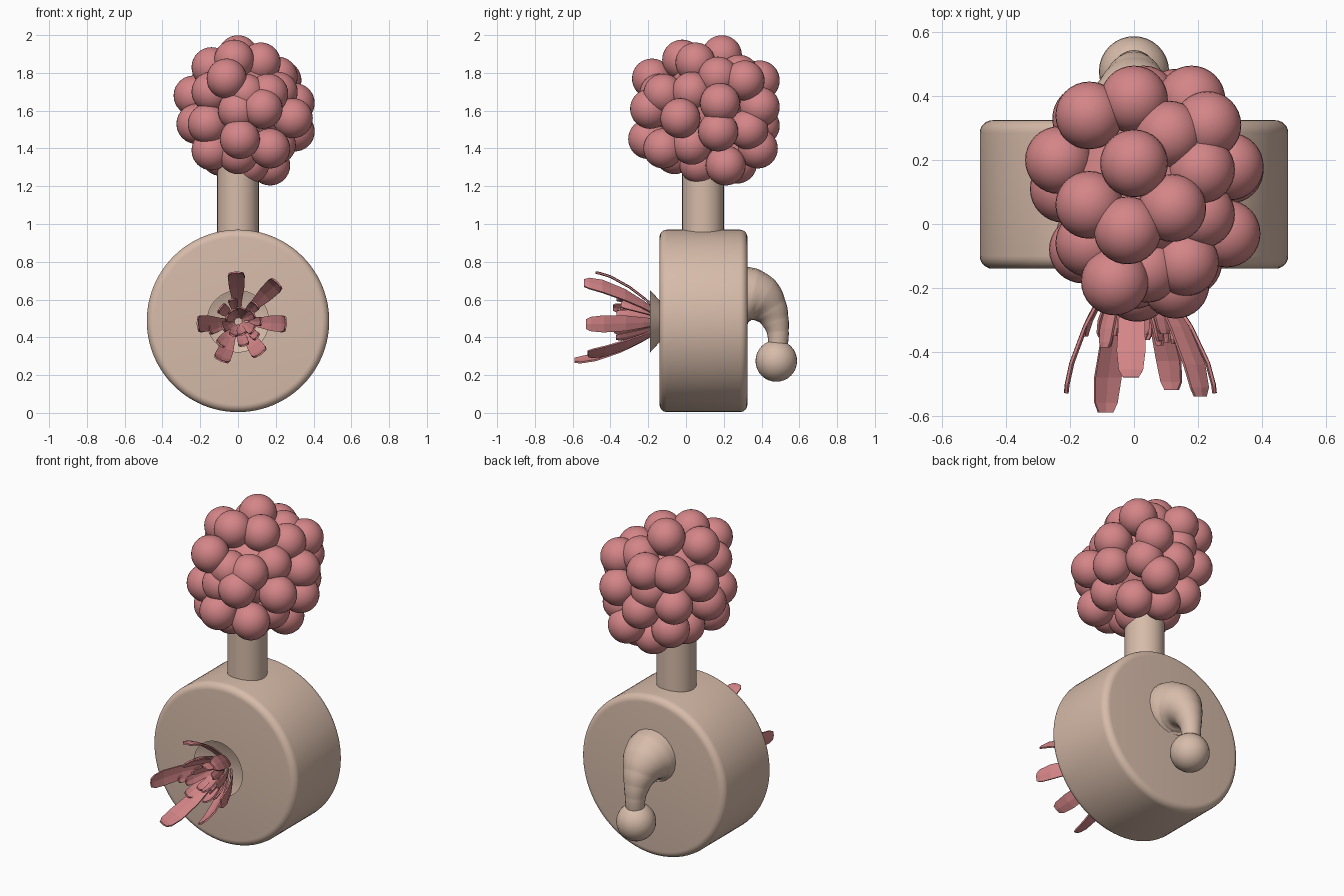
import bpy, bmesh, math, random
from mathutils import Vector

random.seed(4)
if "Cube" in bpy.data.objects:
    bpy.data.objects.remove(bpy.data.objects["Cube"])


def material(name, colour):
    m = bpy.data.materials.new(name)
    m.use_nodes = True
    m.diffuse_color = (*colour, 1)
    m.node_tree.nodes["Principled BSDF"].inputs["Base Color"].default_value = (*colour, 1)
    return m


tan = material("warm tan", (0.68, 0.5, 0.4))
pink = material("dusty pink", (0.66, 0.235, 0.245))


def finish(bm, name, mat, smooth=True):
    bmesh.ops.recalc_face_normals(bm, faces=bm.faces)
    mesh = bpy.data.meshes.new(name)
    bm.to_mesh(mesh)
    bm.free()
    mesh.materials.append(mat)
    obj = bpy.data.objects.new(name, mesh)
    bpy.context.collection.objects.link(obj)
    if smooth:
        bpy.ops.object.select_all(action="DESELECT")
        obj.select_set(True)
        bpy.context.view_layer.objects.active = obj
        bpy.ops.object.shade_smooth_by_angle(angle=math.radians(35))
    return obj


def lathe(name, profile, z, mat, steps=64):
    """Spin (radius, y) points round a front-to-back axis at height z."""
    bm = bmesh.new()
    verts = [bm.verts.new((0, y, z + r)) for r, y in profile]
    edges = [bm.edges.new(pair) for pair in zip(verts, verts[1:])]
    bmesh.ops.spin(bm, geom=verts + edges, cent=(0, 0, z), axis=(0, 1, 0),
                   angle=math.tau, steps=steps)
    bmesh.ops.remove_doubles(bm, verts=bm.verts, dist=0.0005)
    return finish(bm, name, mat)


def add_ball(bm, centre, radius):
    made = bmesh.ops.create_uvsphere(bm, u_segments=32, v_segments=16, radius=radius)
    bmesh.ops.translate(bm, verts=made["verts"], vec=centre)


# Drum body with rounded rims
front, back, radius, round_r = -0.14, 0.325, 0.483, 0.04
arc = [(math.sin(a), math.cos(a)) for a in (i * math.pi / 12 for i in range(7))]
front_rim = [(radius - round_r + round_r * s, front + round_r - round_r * c) for s, c in arc]
back_rim = [(r, front + back - y) for r, y in reversed(front_rim)]
lathe("drum_body", [(0, front)] + front_rim + back_rim + [(0, back)], 0.487, tan, 96)

# Flared cup on the front face
lathe("front_cup", [(0.10, -0.13), (0.165, -0.19), (0.155, -0.188), (0.14, -0.178), (0, -0.172)],
      0.485, tan)

# Upright stem
bm = bmesh.new()
bmesh.ops.create_cone(bm, cap_ends=True, segments=48, radius1=0.11, radius2=0.11, depth=0.55)
bmesh.ops.translate(bm, verts=bm.verts, vec=(0, 0.09, 1.175))
finish(bm, "stem", tan)

# Cluster of balls on the stem
centres = [
    (-.06, -.18, 1.77), (.13, -.19, 1.61), (.01, -.2, 1.45), (-.02, -.02, 1.87),
    (.16, -.12, 1.69), (-.16, -.08, 1.53), (-.235, .2, 1.68), (-.14, -.06, 1.7),
    (-.14, .06, 1.83), (0, .19, 1.893), (.12, .05, 1.855), (.21, .17, 1.78),
    (.23, .31, 1.76), (.3, .18, 1.64), (.29, -.03, 1.56), (.3, .17, 1.49),
    (.17, -.12, 1.4), (-.14, -.04, 1.39), (.17, .21, 1.31), (.06, .07, 1.32),
    (-.22, .11, 1.53), (0, .39, 1.76), (.18, .39, 1.62), (-.14, .34, 1.76),
    (-.15, .33, 1.57), (.03, .39, 1.52), (-.1, .29, 1.4), (.13, .38, 1.4),
    (.2, .03, 1.42), (.2, .33, 1.5), (0, -.16, 1.6), (-.09, .13, 1.36),
    (.03, .27, 1.32), (-.01, .36, 1.64), (.21, .03, 1.7), (.11, .28, 1.79),
    (0, -.06, 1.37), (.04, -.14, 1.69),
]
bm = bmesh.new()
for c in centres:
    add_ball(bm, c, 0.106)
add_ball(bm, (0.03, 0.1, 1.61), 0.24)
finish(bm, "ball_cluster", pink)


# Bent strips fanning out of the cup
def petal(name, tip, base_r, width):
    tip = Vector(tip)
    axis = Vector((0, 0, 0.485))
    out = Vector((tip.x, 0, tip.z)) - axis
    reach = out.length
    out.normalize()
    side = out.cross(Vector((0, 1, 0)))
    base = axis + out * base_r + Vector((0, -0.15, 0))
    bm = bmesh.new()
    rows = []
    for t, w in ((0, 0.35), (0.2, 0.6), (0.45, 0.9), (0.75, 1), (0.93, 0.85), (1, 0.55)):
        rise = 1 - (1 - t) ** 1.6
        p = base + out * (reach - base_r) * rise + Vector((0, (tip.y + 0.15) * t, 0))
        rows.append([bm.verts.new(p + side * (w * width * s) - out * (0.008 * abs(s)))
                     for s in (-0.5, 0, 0.5)])
    for a, b in zip(rows, rows[1:]):
        for i in range(2):
            bm.faces.new((a[i], a[i + 1], b[i + 1], b[i]))
    obj = finish(bm, name, pink, smooth=False)
    solid = obj.modifiers.new("thickness", "SOLIDIFY")
    solid.thickness = 0.009
    solid.offset = 0


long_tips = [(-.01, -.48, .745), (.21, -.54, .69), (.255, -.53, .47),
             (.12, -.52, .31), (-.09, -.59, .275), (-.215, -.53, .47)]
for i, tip in enumerate(long_tips):
    petal(f"long_petal_{i + 1}", tip, 0.06, 0.09)

for i in range(16):
    a = i * math.tau / 8 + (0.4 if i > 7 else 0.15) + random.uniform(-0.15, 0.15)
    r = (0.145 if i < 8 else 0.08) + random.uniform(-0.025, 0.025)
    depth = random.uniform(-0.4, -0.34)
    petal(f"short_petal_{i + 1}", (r * math.cos(a), depth, 0.475 + r * math.sin(a)),
          0.045 if i < 8 else 0.015, random.uniform(0.045, 0.065))

# Tapering bent handle on the back
curve = bpy.data.curves.new("back_handle", "CURVE")
curve.dimensions = "3D"
curve.bevel_depth = 1
curve.bevel_resolution = 8
curve.use_fill_caps = True
path = [(.29, .615, .165), (.35, .61, .154), (.4, .59, .132), (.445, .545, .096),
        (.472, .49, .073), (.486, .43, .058), (.487, .36, .052), (.48, .28, .05)]
spline = curve.splines.new("BEZIER")
spline.bezier_points.add(len(path) - 1)
for point, (y, z, r) in zip(spline.bezier_points, path):
    point.co = (0, y, z)
    point.radius = r
    point.handle_left_type = point.handle_right_type = "AUTO"
for s in curve.splines:
    s.use_smooth = True
curve.materials.append(tan)
handle = bpy.data.objects.new("back_handle", curve)
bpy.context.collection.objects.link(handle)

# Knob at the handle end
bm = bmesh.new()
add_ball(bm, (0, 0.478, 0.275), 0.11)
finish(bm, "handle_knob", tan)
